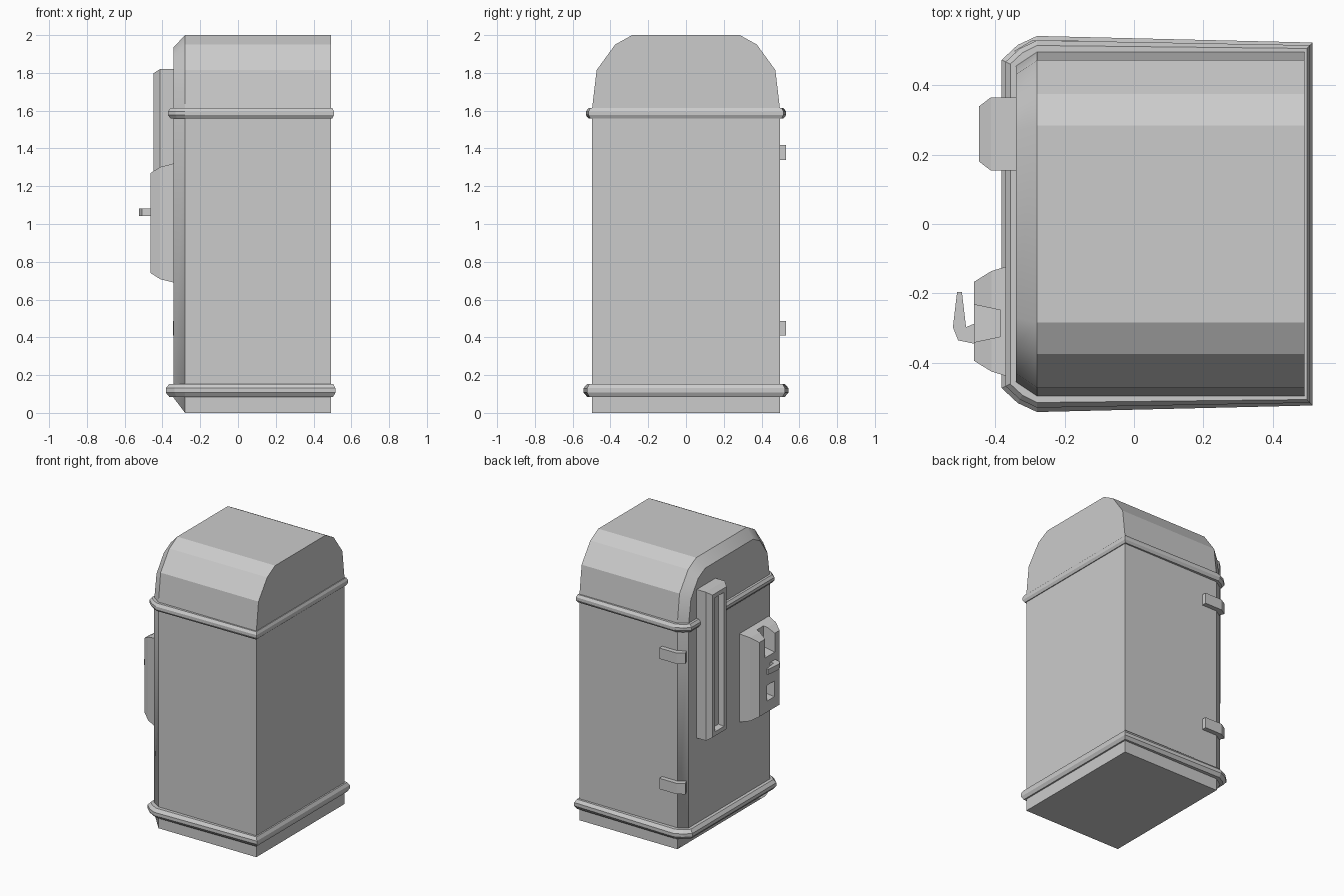
import bpy, bmesh

if "Cube" in bpy.data.objects:
    bpy.data.objects.remove(bpy.data.objects["Cube"])


def loft(name, loops, cap_start=True, cap_end=True, close=False, smooth_band=None):
    """Skin a list of equal-length closed point loops."""
    bm = bmesh.new()
    rings = [[bm.verts.new(p) for p in loop] for loop in loops]
    n = len(rings[0])
    pairs = list(zip(rings, rings[1:]))
    if close:
        pairs.append((rings[-1], rings[0]))
    for k, (a, b) in enumerate(pairs):
        for i in range(n):
            j = (i + 1) % n
            f = bm.faces.new((a[i], a[j], b[j], b[i]))
            f.smooth = (k == smooth_band)
    if not close:
        if cap_start:
            bm.faces.new(rings[0][::-1])
        if cap_end:
            bm.faces.new(rings[-1])
    bmesh.ops.recalc_face_normals(bm, faces=bm.faces)
    mesh = bpy.data.meshes.new(name)
    bm.to_mesh(mesh)
    bm.free()
    ob = bpy.data.objects.new(name, mesh)
    bpy.context.collection.objects.link(ob)
    return ob


def stepped_box(name, cy, cz, steps):
    """Rectangles (x, half width, half height) stacked along x."""
    return loft(name, [[(x, cy - w, cz - h), (x, cy + w, cz - h),
                        (x, cy + w, cz + h), (x, cy - w, cz + h)] for x, w, h in steps])


def slab(name, outline, z0, z1, inset=None):
    """Extrude an xy outline between two heights."""
    return loft(name, [[(x, y, z) for x, y in outline] for z in (z0, z1)])


# Cabinet: arched profile with a chamfered door edge
half = [(0.497, 0), (0.497, 1.614), (0.473, 1.815), (0.375, 1.95), (0.285, 2.0)]
inner = [(0.458, 0.08), (0.458, 1.60), (0.432, 1.775), (0.35, 1.893), (0.27, 1.936)]


def arch(x, pts):
    return [(x, y, z) for y, z in pts] + [(x, -y, z) for y, z in reversed(pts)]


loft("cabinet", [arch(0.493, half), arch(-0.28, half), arch(-0.341, inner)], smooth_band=1)

# Trim bands: swept half-octagon following the cabinet outline
path = [(0.485, 0.493, 0.031, 0.031), (-0.28, 0.493, 0.0, 0.05),
        (-0.312, 0.475, -0.024, 0.042), (-0.337, 0.452, -0.045, 0.022)]
path += [(x, -y, dx, -dy) for x, y, dx, dy in reversed(path)]
section = [(0, 1), (0.6, 1), (1, 0.35), (1, -0.35), (0.6, -1), (0, -1)]
for name, z, h, s in (("lower_trim", 0.119, 0.034, 1.0), ("upper_trim", 1.586, 0.028, 0.75)):
    loft(name, [[(x + dx * s * r, y + dy * s * r, z + h * t) for r, t in section]
                for x, y, dx, dy in path], close=True)

# Hinges on the side
hinge = [(-0.16, 0.48), (-0.16, 0.53), (-0.295, 0.53), (-0.345, 0.50), (-0.325, 0.455)]
for name, z in (("lower_hinge", 0.41), ("upper_hinge", 1.34)):
    slab(name, hinge, z, z + 0.077)

# Long recessed frame on the door
stepped_box("door_frame", 0.26, 1.29, [(-0.33, 0.106, 0.53), (-0.413, 0.106, 0.53),
                                       (-0.447, 0.08, 0.508), (-0.447, 0.05, 0.478),
                                       (-0.41, 0.04, 0.468)])

# Lock plate with two tapered pockets
plate = stepped_box("lock_plate", -0.281, 1.005, [(-0.33, 0.17, 0.318), (-0.412, 0.145, 0.297),
                                                  (-0.462, 0.114, 0.265)])
cutters = [stepped_box("notch_cutter", -0.287, 1.24, [(-0.48, 0.058, 0.11), (-0.385, 0.038, 0.08)]),
           stepped_box("pocket_cutter", -0.295, 0.875, [(-0.48, 0.045, 0.06), (-0.41, 0.03, 0.043)])]
for c in cutters:
    m = plate.modifiers.new(c.name, 'BOOLEAN')
    m.operation, m.solver, m.object = 'DIFFERENCE', 'EXACT', c
    bpy.context.view_layer.objects.active = plate
    bpy.ops.object.modifier_apply(modifier=m.name)
    bpy.data.objects.remove(c)

# Hooked latch lever
lever = [(-0.455, -0.285), (-0.485, -0.298), (-0.497, -0.197), (-0.511, -0.197),
         (-0.523, -0.298), (-0.508, -0.336), (-0.455, -0.347)]
slab("latch_lever", lever, 1.042, 1.081)
